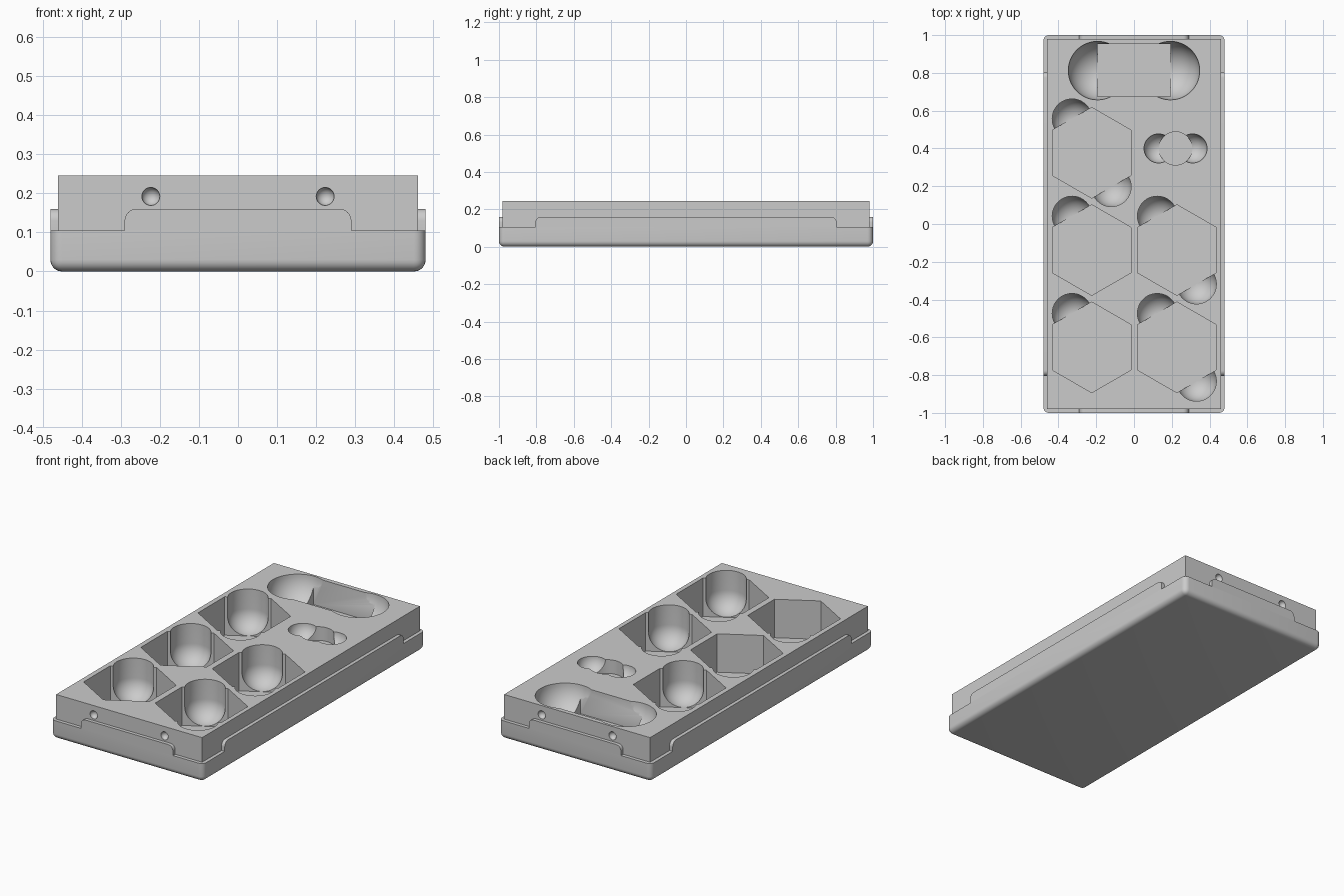
import bpy, bmesh, math
from mathutils import Matrix, Vector

if "Cube" in bpy.data.objects:
    bpy.data.objects.remove(bpy.data.objects["Cube"])

TOP = 0.245      # upper face of the tray
LEDGE = 0.105    # step around the base
LIP_TOP = 0.16

grey = bpy.data.materials.new("plain_grey")
grey.use_nodes = True
grey.diffuse_color = (0.6, 0.6, 0.6, 1)
grey.node_tree.nodes["Principled BSDF"].inputs["Base Color"].default_value = (0.6, 0.6, 0.6, 1)


def finish(bm, name):
    bmesh.ops.recalc_face_normals(bm, faces=bm.faces)
    mesh = bpy.data.meshes.new(name)
    bm.to_mesh(mesh)
    bm.free()
    mesh.materials.append(grey)
    ob = bpy.data.objects.new(name, mesh)
    bpy.context.collection.objects.link(ob)
    return ob


def box(name, x, y, z0, z1, center=(0, 0), bevel=0):
    """Box with half sizes x, y; bevel rounds all but the top edges."""
    bm = bmesh.new()
    bmesh.ops.create_cube(bm, size=2)
    for v in bm.verts:
        v.co = (center[0] + v.co.x * x, center[1] + v.co.y * y, z1 if v.co.z > 0 else z0)
    if bevel:
        edges = [e for e in bm.edges if min(v.co.z for v in e.verts) < z1 - 0.001]
        bmesh.ops.bevel(bm, geom=edges, offset=bevel, segments=6, profile=0.5, affect='EDGES')
    return finish(bm, name)


def prism(name, points, vector):
    """Extrude a flat outline along a vector."""
    bm = bmesh.new()
    face = bm.faces.new([bm.verts.new(p) for p in points])
    new = bmesh.ops.extrude_face_region(bm, geom=[face])["geom"]
    bmesh.ops.translate(bm, vec=vector, verts=[v for v in new if isinstance(v, bmesh.types.BMVert)])
    return finish(bm, name)


def well(name, x, y, z, r):
    """Round-bottomed shaft: hemisphere centred at z with a cylinder above."""
    bm = bmesh.new()
    steps = 14
    arc = [(r * math.sin(a), -r * math.cos(a)) for a in
           (math.pi / 2 * i / steps for i in range(steps + 1))]
    arc += [(r, TOP + 0.1 - z), (0, TOP + 0.1 - z)]
    verts = [bm.verts.new((u, 0, w)) for u, w in arc]
    edges = [bm.edges.new(pair) for pair in zip(verts, verts[1:])]
    bmesh.ops.spin(bm, geom=verts + edges, cent=(0, 0, 0), axis=(0, 0, 1),
                   angle=math.tau, steps=56)
    bmesh.ops.remove_doubles(bm, verts=bm.verts, dist=1e-5)
    bmesh.ops.translate(bm, vec=(x, y, z), verts=bm.verts)
    return finish(bm, name)


def polygon(name, x, y, r, z0, sides):
    pts = [(x + r * math.sin(math.tau * i / sides), y + r * math.cos(math.tau * i / sides), z0)
           for i in range(sides)]
    return prism(name, pts, (0, 0, TOP + 0.1 - z0))


def combine(target, tool, operation='DIFFERENCE'):
    mod = target.modifiers.new("cut", 'BOOLEAN')
    mod.operation, mod.solver, mod.object = operation, 'EXACT', tool
    bpy.context.view_layer.objects.active = target
    bpy.ops.object.modifier_apply(modifier=mod.name)
    bpy.data.objects.remove(tool)


def lip(name, half, side, wall):
    """Raised rim section with rounded top corners on one side of the base."""
    r = 0.03
    outline = [(-half, LEDGE), (half, LEDGE)]
    for cx, start in ((half - r, 0), (r - half, math.pi / 2)):
        outline += [(cx + r * math.cos(start + math.pi / 2 * i / 8),
                     LIP_TOP - r + r * math.sin(start + math.pi / 2 * i / 8)) for i in range(9)]
    turn = Matrix.Rotation(side, 3, 'Z')
    pts = [turn @ Vector((u, -wall, z)) for u, z in outline]
    return prism(name, pts, turn @ Vector((0, 0.02, 0)))


# Base shell with rounded underside, hollow for the tray, and four rim lips
base = box("base_shell", 0.48, 1.0, 0, LEDGE, bevel=0.03)
combine(base, box("cavity", 0.46, 0.98, 0.015, 0.4))
lips = [lip(n, h, math.radians(a), w) for n, h, a, w in (
    ("front_lip", 0.29, 0, 1.0), ("left_lip", 0.805, 90, 0.48),
    ("back_lip", 0.29, 180, 1.0), ("right_lip", 0.805, 270, 0.48))]

# Tray block
tray = box("tray", 0.46, 0.98, 0.015, TOP)

# Hexagonal pockets, each with two round finger wells on opposite walls
floor, hex_r, finger = 0.026, 0.24, 0.105
apothem = hex_r * math.cos(math.pi / 6)
for x, y in ((-0.224, 0.377), (-0.224, -0.138), (-0.224, -0.653),
             (0.227, -0.138), (0.227, -0.653)):
    combine(tray, polygon("hex_cutter", x, y, hex_r, floor, 6))
    for s in (-1, 1):
        combine(tray, well("finger_cutter", x + s * apothem * 0.5,
                           y - s * apothem * math.sqrt(0.75), floor + finger + 0.001, finger))

# Rectangular pocket with a scoop at each end
combine(tray, box("slot_cutter", 0.193, 0.14, 0.09, 0.4, center=(0, 0.814)))
for s in (-1, 1):
    combine(tray, well("scoop_cutter", s * 0.193, 0.812, TOP + 0.002, 0.155))

# Small round pocket with two scoops
combine(tray, polygon("disc_cutter", 0.22, 0.4, 0.088, 0.167, 56))
for s in (-1, 1):
    combine(tray, well("small_scoop_cutter", 0.22 + s * 0.09, 0.4, TOP + 0.002, 0.077))

# Round catch dimples on the front and back walls
for sx in (-1, 1):
    for sy in (-1, 1):
        bm = bmesh.new()
        bmesh.ops.create_uvsphere(bm, u_segments=32, v_segments=16, radius=0.023)
        bmesh.ops.translate(bm, vec=(sx * 0.223, sy * 0.98, 0.192), verts=bm.verts)
        combine(tray, finish(bm, "dimple_cutter"))

# Smooth shading on curved surfaces
for ob in [base, tray] + lips:
    bpy.ops.object.select_all(action='DESELECT')
    ob.select_set(True)
    bpy.context.view_layer.objects.active = ob
    bpy.ops.object.shade_smooth_by_angle(angle=math.radians(30))
